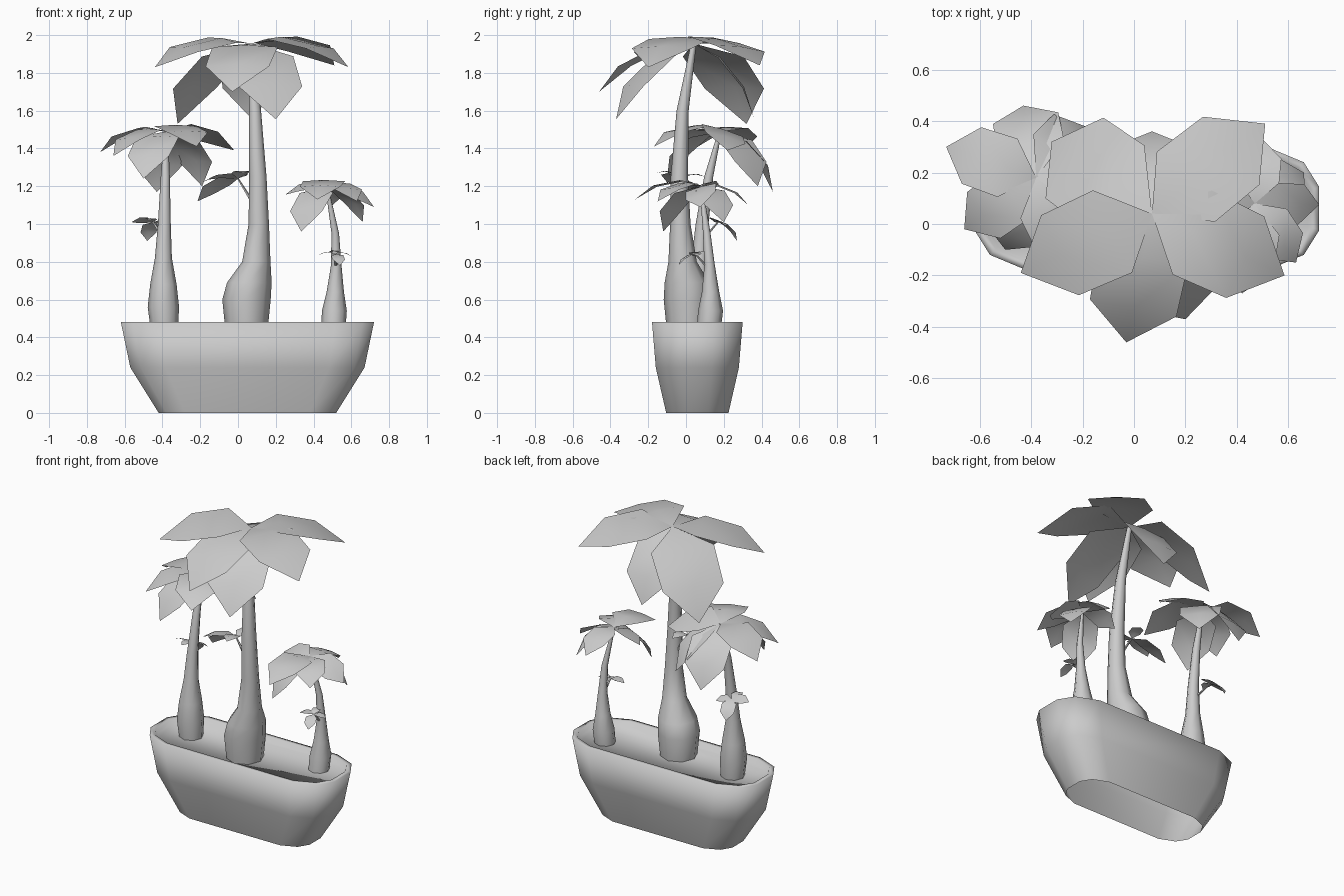
import bpy, bmesh, math
from mathutils import Vector

if "Cube" in bpy.data.objects:
    bpy.data.objects.remove(bpy.data.objects["Cube"])

grey = bpy.data.materials.new("plain_grey")
grey.use_nodes = True
COLOUR = (0.6, 0.6, 0.6, 1)
grey.diffuse_color = COLOUR
grey.node_tree.nodes["Principled BSDF"].inputs["Base Color"].default_value = COLOUR


def finish(bm, name, angle):
    mesh = bpy.data.meshes.new(name)
    bm.to_mesh(mesh)
    bm.free()
    mesh.materials.append(grey)
    obj = bpy.data.objects.new(name, mesh)
    bpy.context.collection.objects.link(obj)
    bpy.ops.object.select_all(action='DESELECT')
    obj.select_set(True)
    bpy.context.view_layer.objects.active = obj
    bpy.ops.object.shade_smooth_by_angle(angle=math.radians(angle))


def loft(name, rings, angle, open_base=False):
    """Skin a stack of equal point rings and cap the ends."""
    bm = bmesh.new()
    loops = [[bm.verts.new(p) for p in ring] for ring in rings]
    n = len(loops[0])
    for low, high in zip(loops, loops[1:]):
        for i in range(n):
            j = (i + 1) % n
            bm.faces.new((low[i], low[j], high[j], high[i]))
    if not open_base:
        bm.faces.new(loops[0][::-1])
    bm.faces.new(loops[-1])
    finish(bm, name, angle)


def trough_ring(a, b, z):
    """Long outline with faceted round ends."""
    quarter = [(a, 0.35 * b), (a - 0.25 * b, 0.75 * b), (a - 0.85 * b, b)]
    half = quarter + [(-x, y) for x, y in reversed(quarter)]
    outline = half + [(-x, -y) for x, y in half]
    return [(0.05 + x, 0.06 + y, z) for x, y in outline]


def stem(name, path, sides=8):
    """Tapering trunk; path rows are x, y, z, radius."""
    rings = []
    for x, y, z, r in path:
        rings.append([(x + r * math.cos(math.tau * i / sides),
                       y + r * math.sin(math.tau * i / sides), z)
                      for i in range(sides)])
    loft(name, rings, 60)


def leaves(name, base, tips, lift=0.13, width=0.31):
    """Broad six-sided arched leaves; tip rows are x, y, z and roll."""
    bm = bmesh.new()
    base = Vector(base)
    for *tip, roll in tips:
        d = Vector(tip) - base
        size = d.length
        level = d.cross(Vector((0, 0, 1))).normalized()
        up = level.cross(d).normalized()
        side = level * math.cos(roll) + up * math.sin(roll)
        rise = lift - 0.12 * abs(roll)
        root, end = bm.verts.new(base), bm.verts.new(tip)
        rows = []
        for t, w in ((0.28, width), (0.68, width * 0.97)):
            mid = base + d * t + up * size * rise
            rows.append([bm.verts.new(mid + side * size * w * s
                                      + up * size * 0.02 * (1 - abs(s)))
                         for s in (-1, 0, 1)])
        near, far = rows
        for i in (0, 1):
            bm.faces.new((root, near[i + 1], near[i]))
            bm.faces.new((near[i], near[i + 1], far[i + 1], far[i]))
            bm.faces.new((far[i], far[i + 1], end))
    finish(bm, name, 60)


# Hollow planter with thin rim and sunken soil
loft("planter", [trough_ring(*r) for r in (
    (0.47, 0.165, 0), (0.62, 0.22, 0.24), (0.67, 0.24, 0.48),
    (0.64, 0.21, 0.48), (0.625, 0.2, 0.45))], 180, open_base=True)

# Tall middle tree
stem("tall_trunk", [
    (0.045, 0.01, 0.44, 0.112), (0.045, 0.01, 0.6, 0.128),
    (0.06, 0.005, 0.69, 0.118), (0.097, -0.018, 0.8, 0.075),
    (0.11, -0.03, 1.0, 0.054), (0.105, -0.035, 1.25, 0.046),
    (0.09, -0.018, 1.6, 0.032), (0.07, 0.04, 1.95, 0.015)])
leaves("tall_crown", (0.07, 0.04, 1.955), [
    (-0.44, -0.19, 1.83, 0.08), (-0.32, 0.32, 1.53, 0),
    (0.51, 0.39, 1.84, 0.1), (0.585, -0.20, 1.83, 0),
    (-0.03, -0.46, 1.70, 0), (0.20, -0.37, 1.555, 0),
    (0.07, 0.36, 1.56, 0)], lift=0.105)

# Left tree
stem("left_trunk", [
    (-0.39, 0.07, 0.44, 0.072), (-0.395, 0.07, 0.56, 0.083),
    (-0.395, 0.07, 0.68, 0.07), (-0.395, 0.075, 0.82, 0.045),
    (-0.39, 0.085, 1.0, 0.034), (-0.385, 0.12, 1.25, 0.024),
    (-0.38, 0.18, 1.49, 0.01)])
leaves("left_crown", (-0.38, 0.18, 1.49), [
    (-0.73, 0.30, 1.38, 0), (-0.66, -0.02, 1.36, 0),
    (-0.43, 0.46, 1.17, 0), (-0.19, 0.38, 1.20, 0),
    (-0.02, 0.22, 1.39, 0.3), (-0.22, -0.17, 1.41, 0),
    (-0.50, -0.10, 1.24, 0)])

# Right tree
stem("right_trunk", [
    (0.505, 0.12, 0.44, 0.064), (0.51, 0.13, 0.54, 0.066),
    (0.515, 0.13, 0.64, 0.046), (0.52, 0.125, 0.78, 0.028),
    (0.515, 0.11, 0.95, 0.02), (0.47, 0.08, 1.2, 0.008)])
leaves("right_crown", (0.47, 0.08, 1.2), [
    (0.335, -0.12, 0.96, 0), (0.25, 0.12, 1.155, 0.3),
    (0.63, -0.15, 1.12, 0), (0.72, 0.075, 1.09, -0.3),
    (0.66, 0.20, 1.01, 0), (0.50, 0.33, 1.10, 0),
    (0.42, -0.27, 1.13, 0)])

# Small side shoots: twig start, shoot centre, leaf tips
shoots = {
    "tall": ((0.08, -0.02, 1.11), (0.0, -0.02, 1.24), [
        (-0.215, 0.04, 1.12, -0.3), (-0.19, -0.10, 1.22, -0.2),
        (0.03, -0.16, 1.27, 0), (0.03, 0.10, 1.25, 0)]),
    "left": ((-0.39, 0.09, 0.92), (-0.45, 0.17, 1.01), [
        (-0.565, 0.15, 1.01, -0.4), (-0.48, 0.27, 0.91, 0),
        (-0.365, 0.21, 0.99, 0.3), (-0.47, 0.08, 1.02, 0)]),
    "right": ((0.52, 0.125, 0.76), (0.515, 0.05, 0.84), [
        (0.42, 0.04, 0.83, 0), (0.60, 0.06, 0.83, 0),
        (0.54, -0.04, 0.78, 0), (0.50, 0.13, 0.85, 0)])}
for name, (start, centre, tips) in shoots.items():
    stem(name + "_twig", [(*start, 0.012), (*centre, 0.005)], 5)
    leaves(name + "_shoot_leaves", centre, tips)
